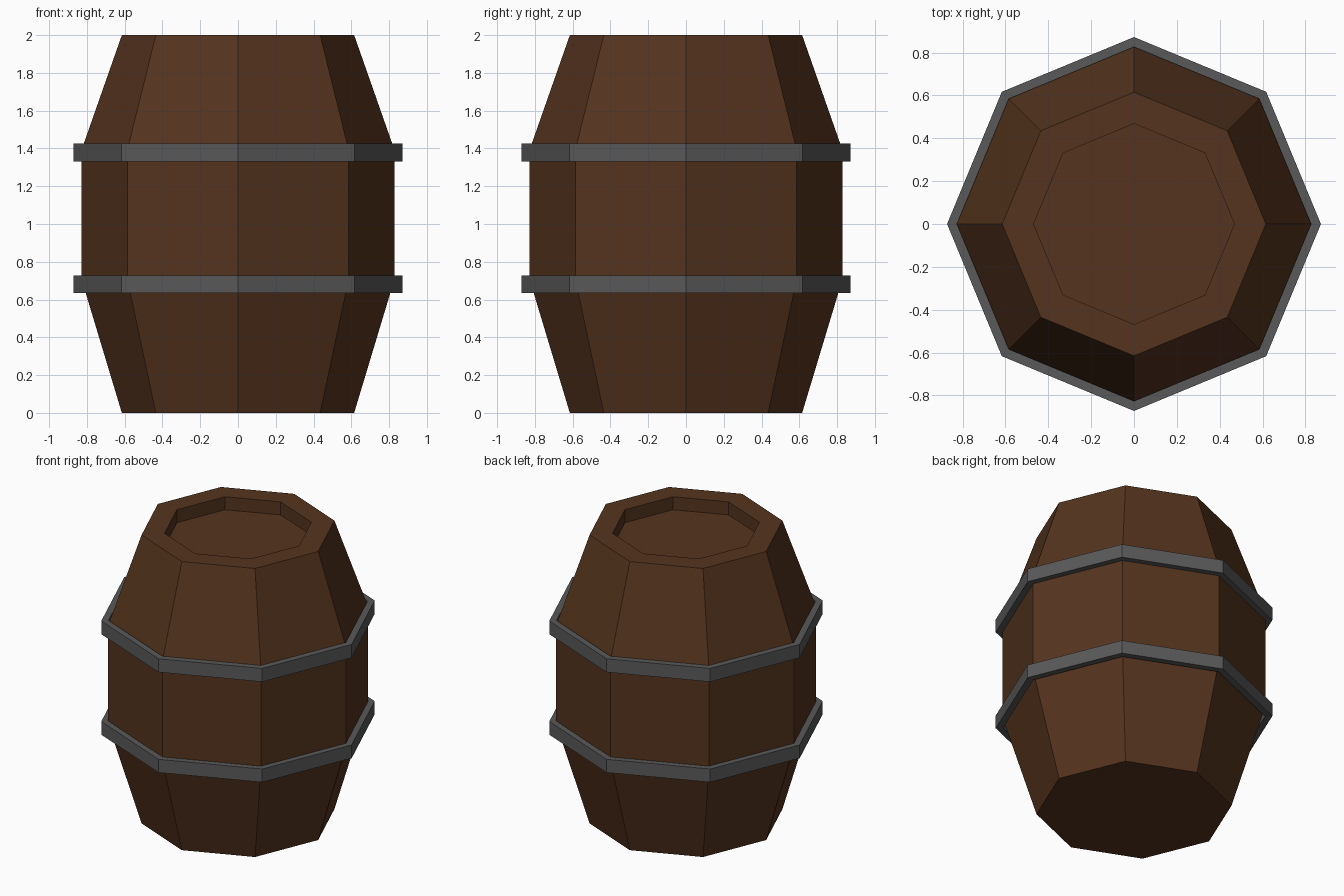
import bpy, bmesh
from math import cos, sin, tau

if "Cube" in bpy.data.objects:
    bpy.data.objects.remove(bpy.data.objects["Cube"])

SIDES = 8


def material(name, rgb):
    mat = bpy.data.materials.new(name)
    mat.diffuse_color = (*rgb, 1)
    mat.use_nodes = True
    mat.node_tree.nodes["Principled BSDF"].inputs["Base Color"].default_value = mat.diffuse_color
    return mat


def lathe(name, profile, mat, closed=False):
    """Revolve (radius, z) points into a flat-sided solid, capped unless closed."""
    bm = bmesh.new()
    rings = [[bm.verts.new((r * cos(tau * i / SIDES), r * sin(tau * i / SIDES), z))
              for i in range(SIDES)] for r, z in profile]
    pairs = list(zip(rings, rings[1:]))
    if closed:
        pairs.append((rings[-1], rings[0]))
    else:
        bm.faces.new(rings[0][::-1])
        bm.faces.new(rings[-1])
    for a, b in pairs:
        for i in range(SIDES):
            j = (i + 1) % SIDES
            bm.faces.new((a[i], a[j], b[j], b[i]))
    bmesh.ops.recalc_face_normals(bm, faces=bm.faces)
    mesh = bpy.data.meshes.new(name)
    bm.to_mesh(mesh)
    bm.free()
    mesh.materials.append(mat)
    obj = bpy.data.objects.new(name, mesh)
    bpy.context.collection.objects.link(obj)
    return obj


wood = material("dark_wood", (0.09, 0.034, 0.013))
iron = material("iron", (0.1, 0.1, 0.1))

# Barrel body with recessed lid
lathe("barrel_body", [(0.615, 0), (0.829, 0.71), (0.829, 1.39), (0.615, 2),
                      (0.468, 2), (0.468, 1.91)], wood)

# Two metal hoops
for name, low, high in (("lower_hoop", 0.636, 0.728), ("upper_hoop", 1.332, 1.425)):
    lathe(name, [(0.872, low), (0.872, high), (0.826, high), (0.826, low)],
          iron, closed=True)
